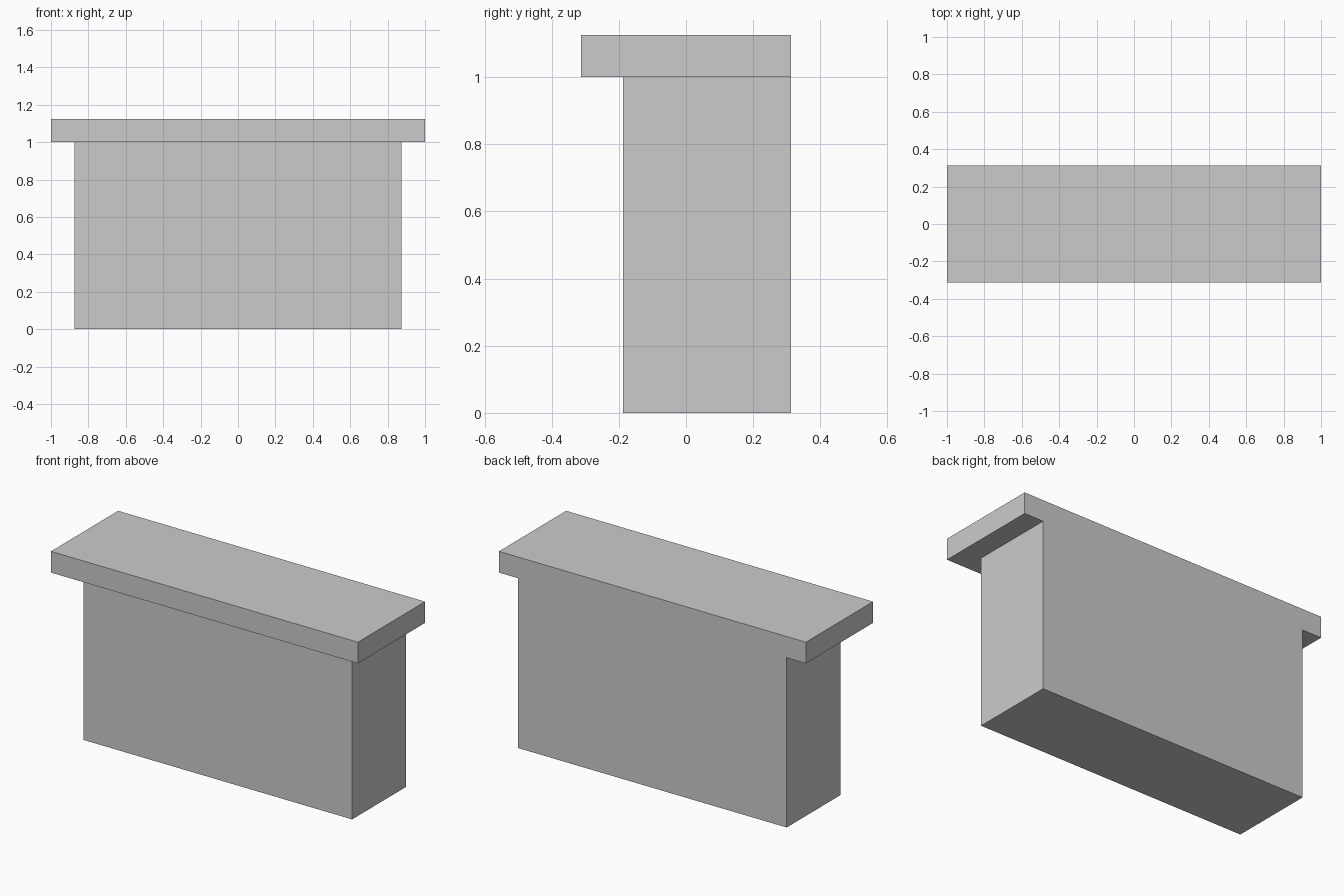
import bpy

if "Cube" in bpy.data.objects:
    bpy.data.objects.remove(bpy.data.objects["Cube"])


def box(name, lo, hi):
    """Axis-aligned box between two corners."""
    centre = [(a + b) / 2 for a, b in zip(lo, hi)]
    bpy.ops.mesh.primitive_cube_add(size=1, location=centre)
    obj = bpy.context.object
    obj.name = name
    obj.scale = [b - a for a, b in zip(lo, hi)]
    bpy.ops.object.transform_apply(location=False, rotation=False, scale=True)
    return obj


BACK = 0.3125   # shared flush back plane
BODY_TOP = 1.0

# Main block
box("counter_body", (-0.875, -0.1875, 0), (0.875, BACK, BODY_TOP))

# Top slab, overhanging the front and both ends
box("counter_top", (-1, -0.3125, BODY_TOP), (1, BACK, 1.125))
